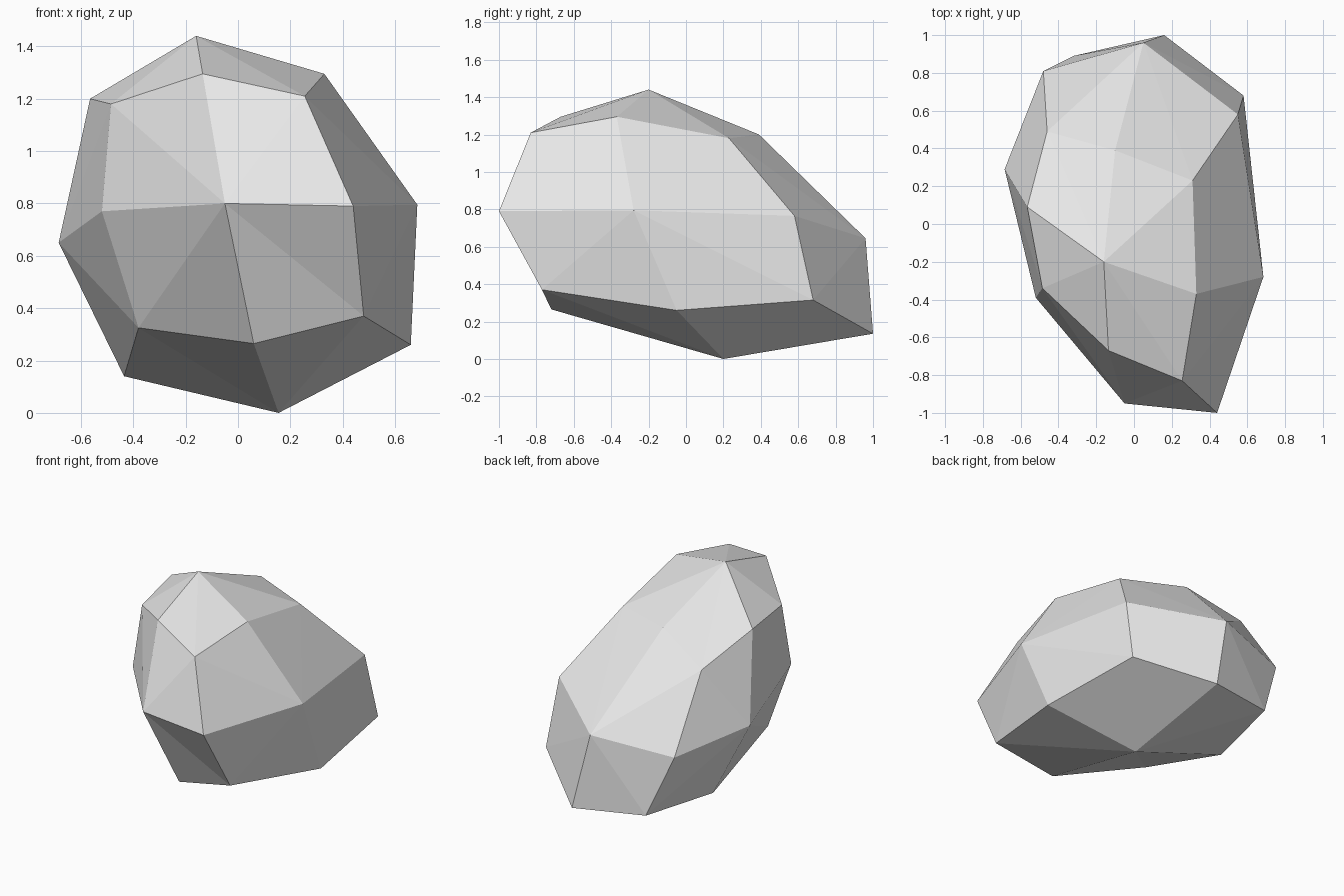
import bpy
import bmesh
from itertools import product

# Remove the default object
default_cube = bpy.data.objects.get("Cube")
if default_cube:
    bpy.data.objects.remove(default_cube, do_unlink=True)

# Corners of the boulder: three layers, each with rows front, middle, back
# and each row running from -x to +x
BOTTOM = [
    [(-.38, -.34, .325), (.06, -.72, .265), (.48, -.77, .37)],
    [(-.435, .33, .14), (.155, .2, 0), (.66, -.05, .26)],
    [(-.32, .89, .168), (.16, 1, .135), (.58, .68, .315)],
]
MIDDLE = [
    [(-.52, -.39, .77), (-.05, -.95, .8), (.44, -1, .79)],
    [(-.685, .29, .65), None, (.685, -.28, .795)],
    [(-.48, .81, .575), (.05, .96, .645), (.55, .58, .765)],
]
TOP = [
    [(-.485, -.34, 1.18), (-.135, -.67, 1.295), (.255, -.83, 1.21)],
    [(-.565, .09, 1.2), (-.16, -.2, 1.44), (.33, -.37, 1.295)],
    [(-.46, .49, 1.045), (-.1, .39, 1.2), (.31, .23, 1.18)],
]


def stone_material():
    """Plain light grey stone."""
    mat = bpy.data.materials.new("light_grey_stone")
    mat.use_nodes = True
    colour = (.8, .8, .8, 1)
    mat.diffuse_color = colour
    shader = next(n for n in mat.node_tree.nodes if n.type == 'BSDF_PRINCIPLED')
    shader.inputs["Base Color"].default_value = colour
    return mat


def build_boulder():
    """Wrap the layers in a faceted shell, like a cube cut once each way."""
    bm = bmesh.new()
    grid = {}
    for k, layer in enumerate((BOTTOM, MIDDLE, TOP)):
        for j, row in enumerate(layer):
            for i, point in enumerate(row):
                if point:
                    grid[i - 1, j - 1, k - 1] = bm.verts.new(point)

    # Each side has four patches, each split from its centre to its corner
    for axis, side, u, v in product(range(3), (-1, 1), (-1, 1), (-1, 1)):
        def corner(a, b):
            key = [a, b]
            key.insert(axis, side)
            return grid[tuple(key)]
        centre, tip = corner(0, 0), corner(u, v)
        bm.faces.new((centre, corner(u, 0), tip))
        bm.faces.new((centre, tip, corner(0, v)))

    bmesh.ops.recalc_face_normals(bm, faces=bm.faces)
    mesh = bpy.data.meshes.new("boulder")
    bm.to_mesh(mesh)
    bm.free()
    mesh.materials.append(stone_material())
    boulder = bpy.data.objects.new("boulder", mesh)
    bpy.context.collection.objects.link(boulder)


build_boulder()
